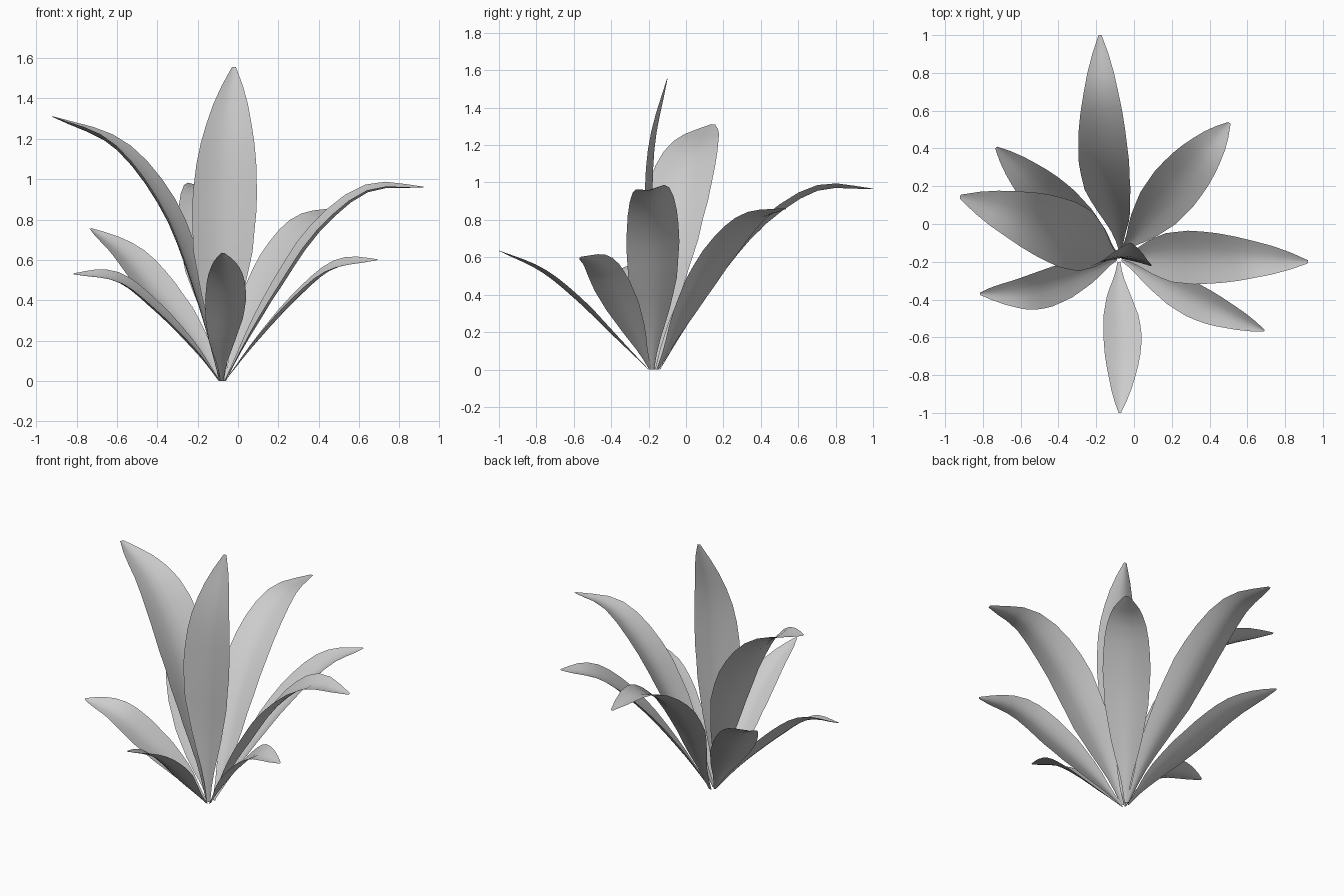
import bpy
import bmesh
import math
from mathutils import Vector, Matrix

cube = bpy.data.objects.get("Cube")
if cube:
    bpy.data.objects.remove(cube, do_unlink=True)

# One plain grey for the whole plant
grey = bpy.data.materials.new("leaf_grey")
grey.use_nodes = True
colour = (0.6, 0.6, 0.6, 1)
grey.diffuse_color = colour
grey.node_tree.nodes["Principled BSDF"].inputs["Base Color"].default_value = colour

ROWS = 15       # steps along a leaf
HALF = 3        # steps from midrib to edge
OUTLINE = [(0, .07), (.1, .2), (.25, .6), (.4, .9), (.55, 1),
           (.7, .89), (.85, .58), (.95, .27), (1, .06)]


def spine_at(points, t):
    """Smooth curve through the points, t from 0 to 1."""
    pts = [2 * points[0] - points[1], *points, 2 * points[-1] - points[-2]]
    s = t * (len(points) - 1)
    i = min(int(s), len(points) - 2)
    u = s - i
    a, b, c, d = pts[i:i + 4]
    return 0.5 * (2 * b + (c - a) * u + (2 * a - 5 * b + 4 * c - d) * u ** 2
                  + (3 * b - a - 3 * c + d) * u ** 3)


def width_at(t):
    for (t0, w0), (t1, w1) in zip(OUTLINE, OUTLINE[1:]):
        if t <= t1:
            return w0 + (w1 - w0) * (t - t0) / (t1 - t0)
    return OUTLINE[-1][1]


def add_leaf(name, width, spine, roll=0, heading=None):
    """A thin channelled blade swept along its midrib; angles in degrees."""
    points = [Vector(p) for p in spine]
    lean = points[-1] - points[0]
    facing = math.atan2(lean.y, lean.x) if heading is None else math.radians(heading)
    side = Vector((-math.sin(facing), math.cos(facing), 0))
    bm = bmesh.new()
    rows = []
    for r in range(ROWS + 1):
        t = r / ROWS
        along = (spine_at(points, min(t + .01, 1))
                 - spine_at(points, max(t - .01, 0))).normalized()
        across = Matrix.Rotation(math.radians(roll), 3, along) @ side
        inner = along.cross(across).normalized()
        half = width_at(t) * width / 2
        row = []
        for k in range(-HALF, HALF + 1):
            f = k / HALF
            lift = 0.26 * half * (abs(f) ** 1.5 - 0.4)
            row.append(bm.verts.new(spine_at(points, t) + across * half * f + inner * lift))
        rows.append(row)
    for low, high in zip(rows, rows[1:]):
        for k in range(2 * HALF):
            bm.faces.new((low[k], low[k + 1], high[k + 1], high[k])).smooth = True
    bm.normal_update()
    mesh = bpy.data.meshes.new(name)
    bm.to_mesh(mesh)
    bm.free()
    mesh.materials.append(grey)
    bpy.context.collection.objects.link(bpy.data.objects.new(name, mesh))


# Leaves, each from root to tip
add_leaf("back_leaf", .27, [(-.07, -.14, 0), (-.09, .02, .27), (-.14, .2, .54),
                            (-.165, .42, .79), (-.175, .7, .965), (-.18, 1, .965)], roll=-5)
add_leaf("back_left_leaf", .28, [(-.065, -.15, 0), (.05, -.01, .28), (.2, .17, .58),
                                 (.36, .36, .8), (.505, .535, .86)], roll=-4)
add_leaf("left_leaf", .29, [(-.065, -.18, 0), (.06, -.175, .24), (.2, -.175, .47),
                            (.39, -.175, .745), (.64, -.185, .945), (.92, -.2, .96)], roll=9)
add_leaf("front_left_leaf", .2, [(-.065, -.19, 0), (.09, -.275, .2), (.28, -.38, .41),
                                 (.47, -.47, .565), (.69, -.565, .6)], roll=22)
add_leaf("front_leaf", .205, [(-.08, -.2, 0), (-.08, -.38, .18), (-.062, -.57, .37),
                              (-.062, -.77, .53), (-.075, -1, .635)])
add_leaf("front_right_leaf", .22, [(-.09, -.185, 0), (-.22, -.24, .17), (-.42, -.32, .37),
                                   (-.6, -.365, .505), (-.815, -.37, .53)], roll=-20)
add_leaf("tall_right_leaf", .36, [(-.09, -.175, 0), (-.2, -.12, .43), (-.35, -.06, .84),
                                  (-.6, .035, 1.165), (-.92, .145, 1.31)], heading=166)
add_leaf("back_right_leaf", .25, [(-.09, -.16, 0), (-.21, -.075, .2), (-.39, .085, .43),
                                  (-.555, .24, .63), (-.73, .405, .755)], roll=-11)
add_leaf("upright_leaf", .325, [(-.08, -.18, 0), (-.078, -.187, .4), (-.07, -.197, .8),
                                (-.05, -.18, 1.2), (-.02, -.1, 1.555)], heading=90)
